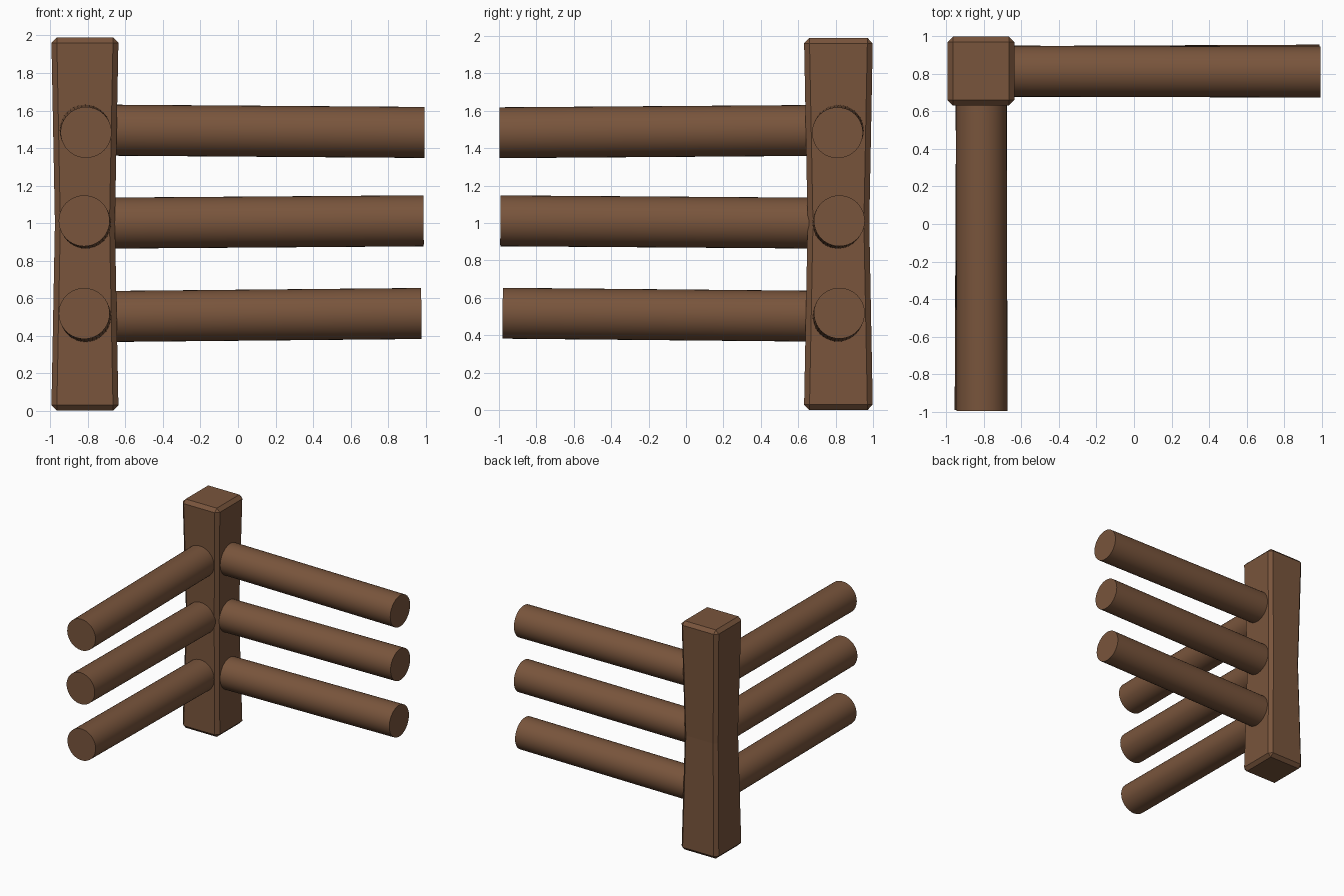
import bpy, bmesh
from mathutils import Vector

if "Cube" in bpy.data.objects:
    bpy.data.objects.remove(bpy.data.objects["Cube"])

wood = bpy.data.materials.new("brown_wood")
wood.diffuse_color = (0.19, 0.09, 0.045, 1)
wood.use_nodes = True
wood.node_tree.nodes["Principled BSDF"].inputs["Base Color"].default_value = wood.diffuse_color


def add_object(name, bm):
    bmesh.ops.recalc_face_normals(bm, faces=bm.faces)
    mesh = bpy.data.meshes.new(name)
    bm.to_mesh(mesh)
    bm.free()
    mesh.materials.append(wood)
    obj = bpy.data.objects.new(name, mesh)
    bpy.context.collection.objects.link(obj)
    return obj


def rail(name, start, end, radius=0.136, sides=40):
    start, end = Vector(start), Vector(end)
    axis = end - start
    bm = bmesh.new()
    bmesh.ops.create_cone(bm, cap_ends=True, segments=sides, radius1=radius,
                          radius2=radius, depth=axis.length)
    bm.transform(axis.to_track_quat('Z', 'Y').to_matrix().to_4x4())
    bmesh.ops.translate(bm, verts=bm.verts, vec=(start + end) / 2)
    obj = add_object(name, bm)
    bpy.ops.object.select_all(action='DESELECT')
    bpy.context.view_layer.objects.active = obj
    obj.select_set(True)
    bpy.ops.object.shade_smooth_by_angle()


# Corner post: square timber with a slightly narrowed waist and chamfered edges
bm = bmesh.new()
rings = []
for z, half_x, half_y in ((0, 0.179, 0.184), (1.0, 0.16, 0.165), (1.99, 0.179, 0.184)):
    rings.append([bm.verts.new((-0.816 + sx * half_x, 0.815 + sy * half_y, z))
                  for sx, sy in ((-1, -1), (1, -1), (1, 1), (-1, 1))])
for low, high in zip(rings, rings[1:]):
    for i in range(4):
        j = (i + 1) % 4
        bm.faces.new((low[i], low[j], high[j], high[i]))
bm.faces.new(rings[0])
bm.faces.new(rings[-1])
post = add_object("corner_post", bm)
bevel = post.modifiers.new("chamfer", 'BEVEL')
bevel.width = 0.029
bevel.segments = 1
bevel.limit_method = 'ANGLE'

# Three slightly crooked rails on each side of the corner:
# level, height at post, height at tip, tip reach, offset at post, offset at tip
for level, z0, z1, reach, off0, off1 in (("lower", 0.501, 0.518, 0.98, 0.812, 0.82),
                                         ("middle", 0.999, 1.012, 0.992, 0.812, 0.82),
                                         ("upper", 1.496, 1.483, 0.997, 0.815, 0.81)):
    rail(level + "_rail_right", (-0.8, off0, z0), (reach - 0.003, off1, z1))
    rail(level + "_rail_front", (-off0, 0.8, z0), (-off1, -reach, z1))
